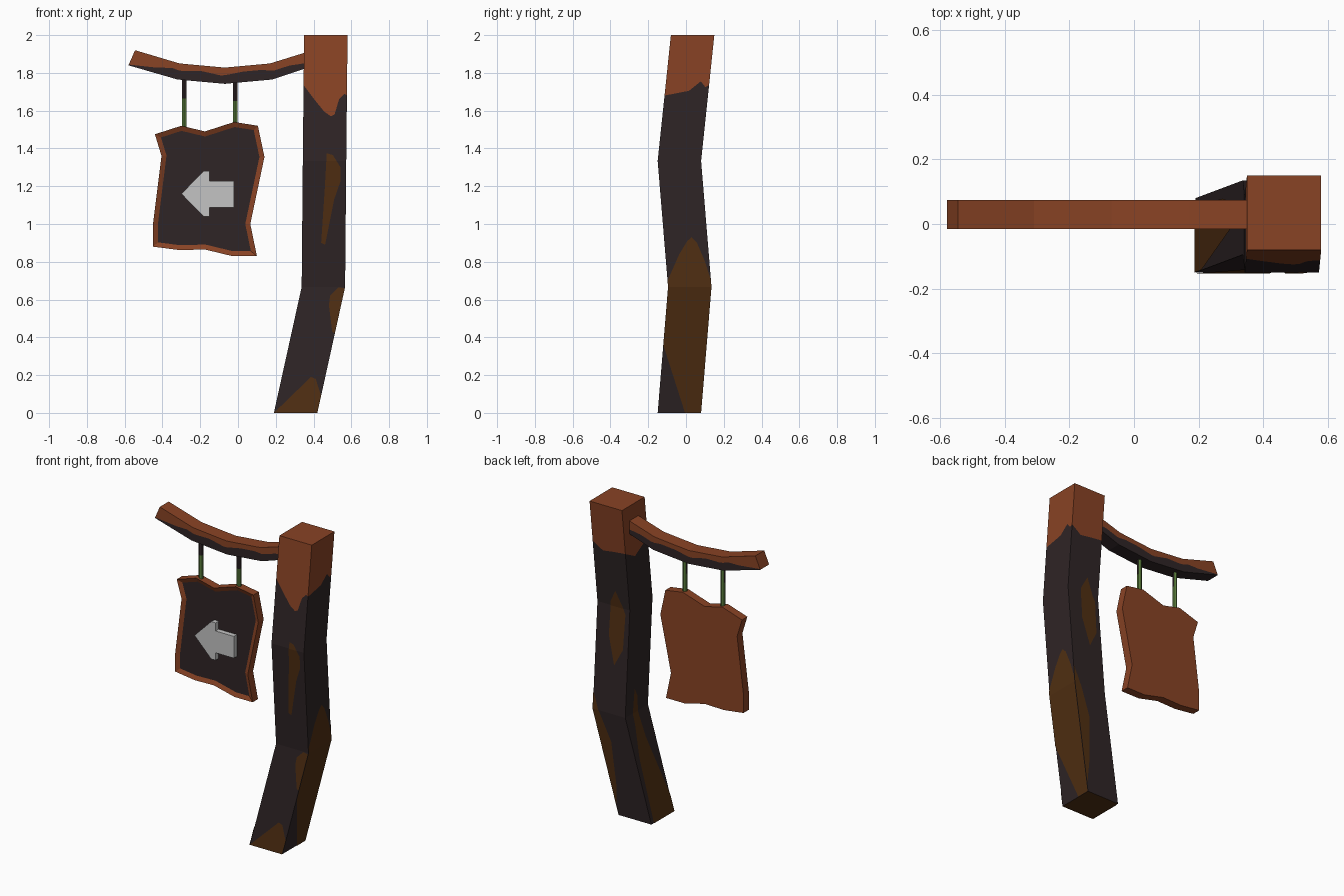
import bpy, bmesh, math
from mathutils import Vector

if "Cube" in bpy.data.objects:
    bpy.data.objects.remove(bpy.data.objects["Cube"])

COLOURS = [("cut_wood", (0.25, 0.056, 0.018)), ("dark_bark", (0.028, 0.018, 0.019)),
           ("moss_brown", (0.08, 0.028, 0.006)), ("rope_green", (0.10, 0.20, 0.045)),
           ("arrow_grey", (0.55, 0.55, 0.55))]
MATS = []
for name, c in COLOURS:
    m = bpy.data.materials.new(name)
    m.diffuse_color = (*c, 1)
    m.use_nodes = True
    m.node_tree.nodes["Principled BSDF"].inputs["Base Color"].default_value = m.diffuse_color
    MATS.append(m)
WOOD, BARK, MOSS, GREEN, GREY = range(5)


def finish(name, bm):
    me = bpy.data.meshes.new(name)
    bm.to_mesh(me)
    bm.free()
    for m in MATS:
        me.materials.append(m)
    ob = bpy.data.objects.new(name, me)
    bpy.context.collection.objects.link(ob)
    return ob


def patch(bm, rings, outs, side, poly, mat, lift=0.0):
    """Lay a polygon given in (u across side, t along rings) on a bent four-sided bar."""
    flat = bmesh.new()
    flat.faces.new([flat.verts.new((u, t, 0)) for u, t in poly])
    for t in range(1, len(rings) - 1):
        bmesh.ops.bisect_plane(flat, geom=flat.verts[:] + flat.edges[:] + flat.faces[:],
                               dist=1e-5, plane_co=(0, t, 0), plane_no=(0, 1, 0))
    out = Vector(outs[side])

    def place(co):
        i = max(0, min(int(co.y + 1e-6), len(rings) - 2))
        a, b = rings[i], rings[i + 1]
        f, k = co.y - i, (side + 1) % 4
        return a[side].lerp(b[side], f).lerp(a[k].lerp(b[k], f), co.x) + out * lift

    for f in flat.faces:
        new = bm.faces.new([bm.verts.new(place(v.co)) for v in f.verts])
        new.material_index = mat
        new.normal_update()
        if new.normal.dot(out) < 0:
            new.normal_flip()
    flat.free()


def cap(bm, ring, out, mat):
    f = bm.faces.new([bm.verts.new(p) for p in ring])
    f.material_index = mat
    f.normal_update()
    if f.normal.dot(Vector(out)) < 0:
        f.normal_flip()


# Post: four square rings, bark below and bare wood above a jagged line
W = 0.23
rings = [[Vector((x + a * W, y + b * W, z)) for a, b in ((0, 0), (1, 0), (1, 1), (0, 1))]
         for x, y, z in ((.19, -.15, 0), (.337, -.095, 2 / 3), (.343, -.15, 4 / 3), (.35, -.08, 2))]
outs = [(0, -1, 0), (1, 0, 0), (0, 1, 0), (-1, 0, 0)]
jag = [[(0, 1.735), (.25, 1.66), (.48, 1.595), (.64, 1.57), (.72, 1.58), (.82, 1.66), (.94, 1.69), (1, 1.68)],
       [(0, 1.68), (.55, 1.705), (.8, 1.755), (.92, 1.725), (1, 1.735)],
       [(0, 1.735), (.3, 1.69), (.6, 1.70), (1, 1.71)],
       [(0, 1.71), (.4, 1.66), (1, 1.735)]]
spots = [(0, [(.55, 1.375), (.69, 1.365), (.87, 1.3), (.87, 1.225), (.73, 1.13), (.53, .89), (.44, .9), (.51, 1.18)]),
         (0, [(.7, .62), (.85, .665), (1, .66), (1, .42), (.93, .43), (.72, .57)]),
         (0, [(0, 0), (.67, .19), (.79, .18), (1, .09), (1, 0)]),
         (1, [(.64, .93), (.53, .91), (.32, .84), (0, .7), (0, .36), (.63, 0), (1, 0), (1, .7), (.9, .8), (.75, .9)]),
         (2, [(.6, 1.44), (.42, 1.36), (.4, 1.15), (.6, .97), (.85, 1.08), (.88, 1.3)]),
         (2, [(0, .78), (.2, .65), (.35, .48), (.17, .2), (0, .05)]),
         (3, [(.35, .82), (.5, .76), (.6, .5), (1, .1), (1, 0), (.1, 0), (.15, .4), (.3, .6)])]


def along(pts):
    return [(u, z * 1.5) for u, z in pts]


bm = bmesh.new()
for k, line in enumerate(jag):
    patch(bm, rings, outs, k, along([(1, 0), (0, 0)] + line), BARK)
    patch(bm, rings, outs, k, along([(1, 2), (0, 2)] + line), WOOD)
cap(bm, rings[-1], (0, 0, 1), WOOD)
cap(bm, rings[0], (0, 0, -1), MOSS)
bmesh.ops.remove_doubles(bm, verts=bm.verts[:], dist=1e-4)
finish("post", bm)

# Moss patches painted on the post
bm = bmesh.new()
for k, pts in spots:
    patch(bm, rings, outs, k, along(pts), MOSS, 0.003)
finish("post_moss", bm)

# Sagging beam, bark along its lower half
Y0, Y1 = -0.015, 0.075
prof = [(-.58, 1.84, -.545, 1.92), (-.32, 1.765, -.31, 1.85), (-.07, 1.742, -.07, 1.828),
        (.18, 1.765, .17, 1.85), (.37, 1.828, .37, 1.912)]
rings = [[Vector(p) for p in ((xb, Y0, zb), (xt, Y0, zt), (xt, Y1, zt), (xb, Y1, zb))]
         for xb, zb, xt, zt in prof]
outs = [(0, -1, 0), (0, 0, 1), (0, 1, 0), (0, 0, -1)]
wave = [(.05, 0), (.35, .55), (.6, .85), (.55, 1.1), (.65, 1.5), (.5, 1.9), (.65, 2.4),
        (.65, 2.8), (.5, 3.1), (.5, 3.5), (.3, 4)]
bm = bmesh.new()
for side in (0, 2):
    def flip(pts):
        return [(1 - u if side else u, t) for u, t in pts]
    patch(bm, rings, outs, side, flip([(0, 4), (0, 0)] + wave), BARK)
    patch(bm, rings, outs, side, flip([(1, 4), (1, 0)] + wave), WOOD)
for side, mat in ((1, WOOD), (3, BARK)):
    patch(bm, rings, outs, side, [(0, 0), (1, 0), (1, 4), (0, 4)], mat)
cap(bm, rings[0], (-1, 0, 0), WOOD)
cap(bm, rings[-1], (1, 0, 0), WOOD)
bmesh.ops.remove_doubles(bm, verts=bm.verts[:], dist=1e-4)
finish("beam", bm)

# Two ropes, dark on the upper front
for name, x, split in (("rope_left", -.285, 1.665), ("rope_right", -.015, 1.65)):
    bm = bmesh.new()
    bmesh.ops.create_cone(bm, cap_ends=True, segments=6, radius1=.014, radius2=.014, depth=.28)
    bmesh.ops.translate(bm, verts=bm.verts[:], vec=(x, .033, 1.635))
    bmesh.ops.bisect_plane(bm, geom=bm.verts[:] + bm.edges[:] + bm.faces[:],
                           plane_co=(0, 0, split), plane_no=(0, 0, 1))
    bm.normal_update()
    for f in bm.faces:
        dark = f.calc_center_median().z > split and f.normal.y < 0.1
        f.material_index = BARK if dark else GREEN
    finish(name, bm)


def prism(outline, front, back, mat):
    """Extrude an x-z outline from front to back; returns the bmesh and its front face."""
    bm = bmesh.new()
    face = bm.faces.new([bm.verts.new((x, back, z)) for x, z in outline])
    face.material_index = mat
    ext = bmesh.ops.extrude_face_region(bm, geom=[face], use_keep_orig=True)["geom"]
    bmesh.ops.translate(bm, verts=[g for g in ext if isinstance(g, bmesh.types.BMVert)],
                        vec=(0, front - back, 0))
    bmesh.ops.recalc_face_normals(bm, faces=bm.faces[:])
    for f in bm.faces:
        f.material_index = mat
    return bm, min(bm.faces, key=lambda f: f.calc_center_median().y)


# Warped sign board with a recessed dark panel
bm, face = prism([(-.44, 1.475), (-.30, 1.52), (-.175, 1.49), (-.02, 1.54), (.105, 1.52), (.14, 1.355),
                  (.065, 1.0), (.10, .83), (-.03, .83), (-.175, .865), (-.31, .862), (-.45, .88),
                  (-.45, 1.0), (-.405, 1.36)], .006, .06, WOOD)
bmesh.ops.inset_region(bm, faces=[face], thickness=.026, depth=-.012, use_even_offset=True)
face.material_index = BARK
finish("sign_board", bm)

# Arrow pointing left
bm, face = prism([(-.30, 1.16), (-.182, 1.28), (-.15, 1.28), (-.15, 1.228), (-.02, 1.228),
                  (-.02, 1.088), (-.15, 1.088), (-.15, 1.04), (-.182, 1.04)], -.013, .025, GREY)
finish("sign_arrow", bm)
